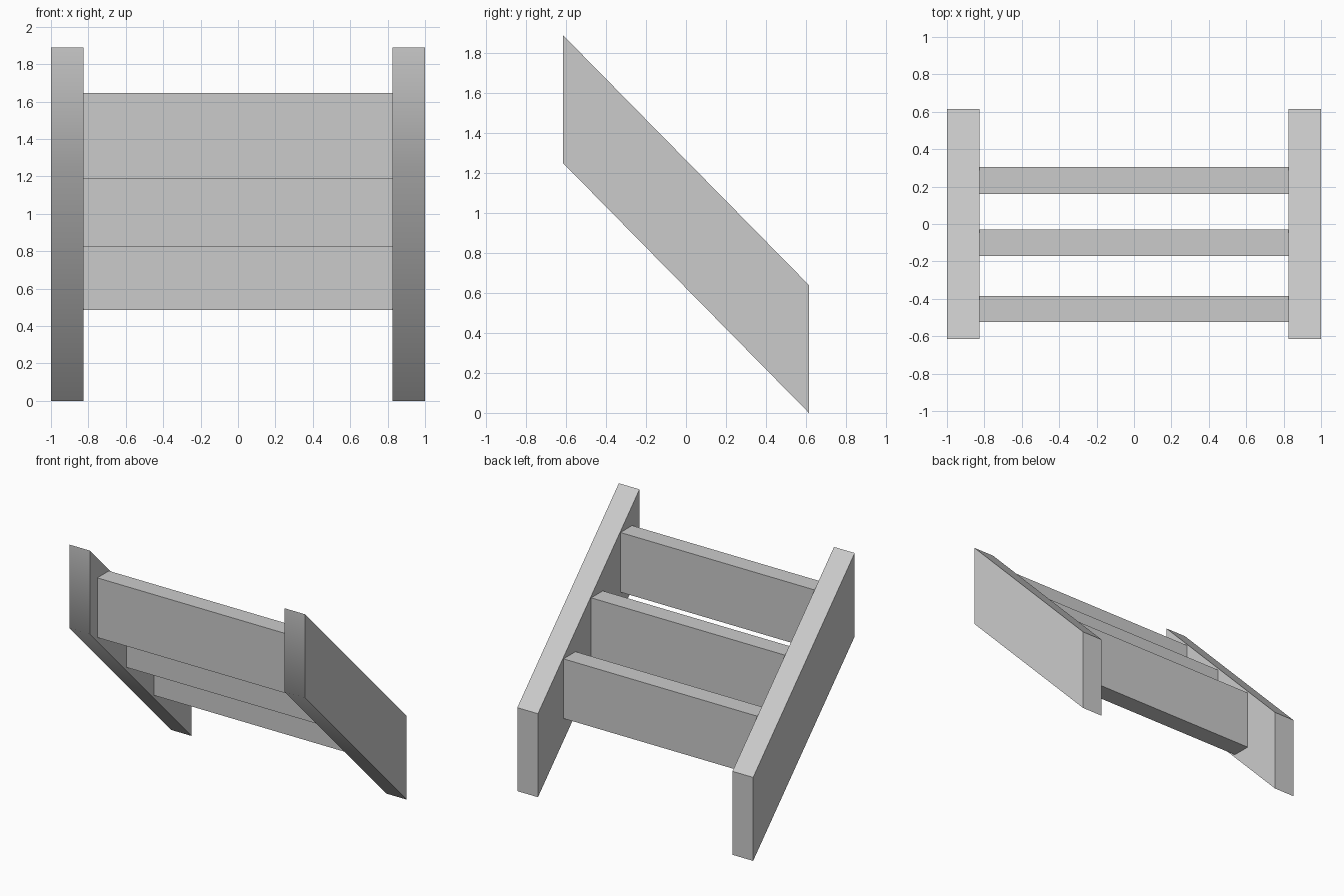
import bpy
import bmesh

cube = bpy.data.objects.get("Cube")
if cube:
    bpy.data.objects.remove(cube, do_unlink=True)

grey = bpy.data.materials.new("light_grey")
grey.use_nodes = True
colour = (0.6, 0.6, 0.6, 1)
grey.diffuse_color = colour
grey.node_tree.nodes["Principled BSDF"].inputs["Base Color"].default_value = colour


def beam(name, x0, x1, profile, soft_front=False):
    """Extrude a (y, z) side profile from x0 to x1."""
    bm = bmesh.new()
    face = bm.faces.new([bm.verts.new((x0, y, z)) for y, z in profile])
    new = bmesh.ops.extrude_face_region(bm, geom=[face])["geom"]
    moved = [v for v in new if isinstance(v, bmesh.types.BMVert)]
    bmesh.ops.translate(bm, verts=moved, vec=(x1 - x0, 0, 0))
    bmesh.ops.recalc_face_normals(bm, faces=bm.faces)
    bm.normal_update()
    if soft_front:
        # The front end blends into the sloping underside
        for f in bm.faces:
            f.smooth = f.normal.y < -0.1
        for e in bm.edges:
            e.smooth = all(f.smooth for f in e.link_faces)
    mesh = bpy.data.meshes.new(name)
    bm.to_mesh(mesh)
    bm.free()
    mesh.materials.append(grey)
    obj = bpy.data.objects.new(name, mesh)
    bpy.context.collection.objects.link(obj)
    return obj


# Sloping side rails with upright ends
rail = [(-0.615, 1.25), (-0.615, 1.89), (0.615, 0.64), (0.615, 0)]
beam("left_rail", 0.825, 1, rail, True)
beam("right_rail", -1, -0.825, rail, True)

# Upright boards between the rails: front y, back y, bottom z
boards = {"upper_board": (-0.525, -0.385, 1.19),
          "middle_board": (-0.17, -0.03, 0.825),
          "lower_board": (0.16, 0.305, 0.485)}
for name, (y0, y1, z) in boards.items():
    top = z + 0.457
    beam(name, -0.825, 0.825, [(y0, z), (y0, top), (y1, top), (y1, z)])
